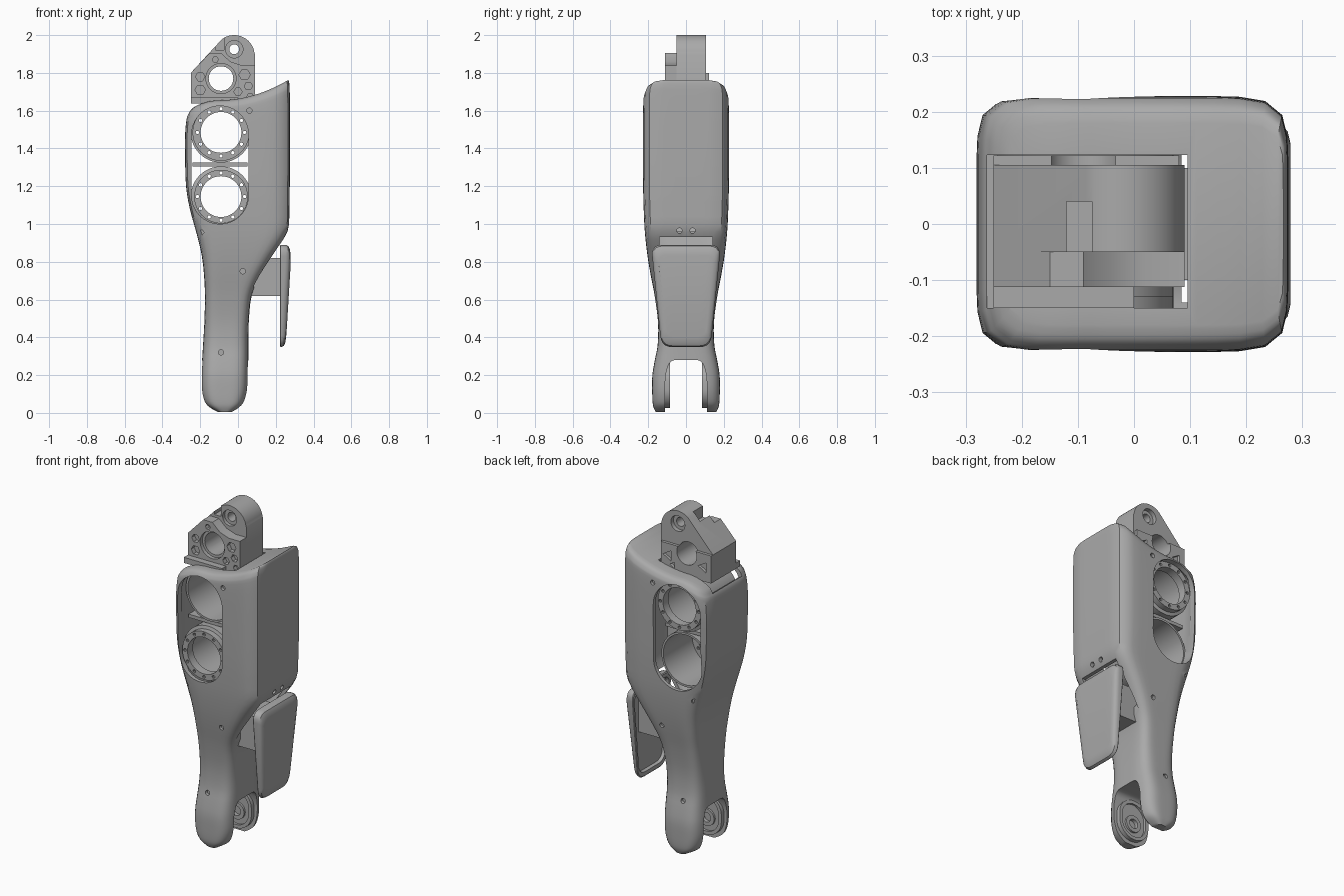
import bpy, bmesh
from math import sin, cos, pi
from mathutils import Vector

cube = bpy.data.objects.get("Cube")
if cube:
    bpy.data.objects.remove(cube)

grey = bpy.data.materials.new("satin grey")
grey.use_nodes = True
grey.diffuse_color = (0.4, 0.4, 0.4, 1)
grey.node_tree.nodes["Principled BSDF"].inputs["Base Color"].default_value = (0.4, 0.4, 0.4, 1)


def make(name, verts, faces):
    bm = bmesh.new()
    vs = [bm.verts.new(v) for v in verts]
    for f in faces:
        f = list(dict.fromkeys(f))
        if len(f) > 2:
            bm.faces.new([vs[i] for i in f])
    bmesh.ops.recalc_face_normals(bm, faces=bm.faces)
    mesh = bpy.data.meshes.new(name)
    bm.to_mesh(mesh)
    bm.free()
    mesh.materials.append(grey)
    ob = bpy.data.objects.new(name, mesh)
    bpy.context.collection.objects.link(ob)
    return ob


def loft(name, rings):
    """Skin rings of equal size; close both ends with strips."""
    n, last = len(rings[0]), len(rings) - 1
    faces = [(k * n + i, k * n + (i + 1) % n, (k + 1) * n + (i + 1) % n, (k + 1) * n + i)
             for k in range(last) for i in range(n)]
    for base in (0, last * n):
        faces += [[base + j % n for j in (i, i + 1, n - i - 1, n - i)] for i in range(n // 2)]
    return make(name, [p for r in rings for p in r], faces)


def prism(name, outline, a, b, axis="y"):
    n = len(outline)
    place = {"y": lambda u, v, t: (u, t, v), "x": lambda u, v, t: (t, u, v)}[axis]
    verts = [place(u, v, t) for t in (a, b) for u, v in outline]
    faces = [range(n), range(n, 2 * n)]
    faces += [(i, (i + 1) % n, n + (i + 1) % n, n + i) for i in range(n)]
    return make(name, verts, faces)


def box(name, x, y, z):
    return prism(name, [(x[0], z[0]), (x[1], z[0]), (x[1], z[1]), (x[0], z[1])], *y)


def circle(x, z, r, n=32):
    return [(x + r * cos(2 * pi * i / n), z + r * sin(2 * pi * i / n)) for i in range(n)]


def stadium(x, low, high, r, n=20):
    return [(x + r * cos(pi * i / n + s), c + r * sin(pi * i / n + s))
            for s, c in ((0, high - r), (pi, low + r)) for i in range(n + 1)]


def rounded(points, r, steps=5):
    out = []
    pts = [Vector(p) for p in points]
    for i, p in enumerate(pts):
        a = p + (pts[i - 1] - p).normalized() * r
        b = p + (pts[(i + 1) % len(pts)] - p).normalized() * r
        for k in range(steps + 1):
            t = k / steps
            out.append(tuple(a * (1 - t) ** 2 + p * 2 * t * (1 - t) + b * t * t))
    return out


def cut(ob, *cutters):
    for c in cutters:
        c.hide_render = True
        m = ob.modifiers.new("cut", "BOOLEAN")
        m.operation, m.solver, m.object = "DIFFERENCE", "EXACT", c
        bpy.context.view_layer.objects.active = ob
        bpy.ops.object.modifier_apply(modifier=m.name)
        bpy.data.objects.remove(c)


# Leg shell: height, back x, front x, half width
ROWS = [(.005, -.11, -.03, .16), (.03, -.155, .01, .172), (.06, -.18, .035, .177),
        (.12, -.195, .052, .179), (.2, -.196, .055, .178), (.28, -.19, .055, .165),
        (.36, -.185, .055, .15), (.48, -.178, .057, .148), (.62, -.175, .072, .166),
        (.73, -.18, .12, .187), (.84, -.193, .188, .205), (.96, -.222, .262, .218),
        (1.08, -.255, .272, .224), (1.2, -.275, .274, .227), (1.35, -.28, .275, .228),
        (1.5, -.28, .275, .228), (1.6, -.272, .274, .226), (1.625, -.262, .273, .22),
        (1.643, -.25, .27, .205), (1.65, -.23, .266, .18)]


def smooth_rows(rows, steps=3):
    out = []
    for i in range(len(rows) - 1):
        quad = [rows[max(0, min(len(rows) - 1, j))] for j in range(i - 1, i + 3)]
        for k in range(steps):
            t = k / steps
            out.append([b + t / 2 * (c - a + t * (2 * a - 5 * b + 4 * c - d + t * (3 * (b - c) + d - a)))
                        for a, b, c, d in zip(*quad)])
    return out + [rows[-1]]


def top_height(x):
    d = x + 0.1
    return 1.655 + (0.8 * d * d if d > 0 else -2 * d * d)


def shell_loft(name, rows, off=0, half=26):
    rings = []
    for z, back, front, wide in smooth_rows(rows):
        mid, rx, ry = (back + front) / 2, (front - back) / 2 - off, wide - off
        n = 4 + 4 * min(1, max(0, (z - 0.4) / 0.6))
        w = min(1, max(0, (z - 1.4) / 0.25))
        ring = []
        for i in range(2 * half):
            c, s = cos(pi * i / half), sin(pi * i / half)
            r = (abs(c) ** n + abs(s) ** n) ** (-1 / n)
            x = mid + rx * r * c
            ring.append((x, ry * r * s, z + w * (top_height(x) - 1.65 - off)))
        rings.append(ring)
    return loft(name, rings)


def half_width(z):
    for a, b in zip(ROWS, ROWS[1:]):
        if a[0] <= z <= b[0]:
            return a[3] + (b[3] - a[3]) * (z - a[0]) / (b[0] - a[0])


shell = shell_loft("leg_shell", ROWS)
cut(shell,
    shell_loft("cavity", [r for r in ROWS if r[0] > 0.6], 0.022),
    prism("side_windows", stadium(-.095, 1.0, 1.625, .15), -.4, .4),
    box("top_opening", (-.262, .095), (-.15, .123), (1.57, 1.9)),
    box("front_pocket", (.085, .4), (-.14, .14), (.64, .93)),
    prism("fork_gap", rounded([(-.11, -.2), (-.11, .2), (-.085, .28), (.085, .28), (.11, .2), (.11, -.2)],
                              .035), -.4, .4, "x"))

# Screw recesses on both sides and on the front lip
for x, z in ((.06, 1.6), (-.195, .955), (.025, .75), (-.09, .32)):
    for s in (-1, 1):
        y = s * half_width(z)
        cut(shell, prism("screw_recess", circle(x, z, .014, 16), y - .018, y + .018))
for y in (-.035, .035):
    cut(shell, prism("lip_screw", circle(y, .965, .014, 16), .24, .3, "x"))

# Fork bearing pads
for s, side in ((-1, "right"), (1, "left")):
    pad = prism(side + "_bearing_pad", stadium(-.072, .025, .265, .1), s * .085, s * .125)
    cut(pad, prism("pad_recess", stadium(-.072, .045, .245, .08), s * .08, s * .1),
        prism("pad_bore", circle(-.072, .125, .03), s * .05, s * .2))
    hub = prism(side + "_bearing_hub", circle(-.072, .125, .05), s * .088, s * .12)
    cut(hub, prism("hub_bore", circle(-.072, .125, .028), s * .05, s * .2))

# Actuator cups with bolted flanges, facing opposite sides
CUP = [(.16, -.13), (.16, .15), (.142, .155), (.142, .19), (.108, .19), (.108, .14), (.148, .14), (.148, -.13)]
for name, zc, s in (("upper", 1.485, 1), ("lower", 1.145, -1)):
    n, k = 48, len(CUP)
    verts = [(-.09 + r * cos(2 * pi * i / n), s * y, zc + r * sin(2 * pi * i / n))
             for i in range(n) for r, y in CUP]
    faces = [(i * k + j, i * k + (j + 1) % k, (i + 1) % n * k + (j + 1) % k, (i + 1) % n * k + j)
             for i in range(n) for j in range(k)]
    cup = make(name + "_actuator_cup", verts, faces)
    for x, z in circle(-.09, zc, .125, 12):
        cut(cup, prism("bolt_hole", circle(x, z, .009, 10), s * .1, s * .25))
box("cup_web", (-.24, .05), (-.12, .12), (1.305, 1.325))

# Hip bracket: main block, front slab, rear plate and shelf
LOW = 1.637
main = prism("hip_bracket", [(.09, LOW), (.09, 1.9)]
             + [(-.02 + .108 * cos(a * pi / 24), 1.892 + .108 * sin(a * pi / 24)) for a in range(1, 18)]
             + [(-.25, 1.8), (-.25, LOW)], -.05, .105)
slab = prism("hip_front_slab", [(.09, LOW), (.09, 1.84), (.02, 1.84), (-.04, 1.86), (-.09, 1.905),
                                (-.15, 1.905), (-.25, 1.8), (-.25, LOW)], -.112, -.05)
rear = prism("hip_rear_plate", [(.08, LOW), (.08, 1.8), (-.25, 1.8), (-.25, LOW)], .105, .122)
box("hip_shelf", (-.25, 0), (-.15, -.112), (LOW, 1.67))
for part in (main, slab, rear):
    cut(part, prism("hip_bore", circle(-.09, 1.77, .065), -.3, .3))
cut(main, prism("pin_bore", circle(-.02, 1.925, .026), -.3, .3),
    prism("pin_seat_front", circle(-.02, 1.925, .046), -.06, -.03),
    prism("pin_seat_rear", circle(-.02, 1.925, .046), .08, .2),
    box("top_notch", (-.12, -.075), (-.05, .04), (1.92, 2.1)))
cut(slab, prism("bore_seat", circle(-.09, 1.77, .08), -.2, -.09))

# Lightening pockets, six-sided in front and triangular behind
for x, z, r in ((.035, 1.79, .03), (.055, 1.73, .022), (.0, 1.7, .022), (-.2, 1.78, .025),
                (-.2, 1.71, .028), (.065, 1.675, .018), (-.12, 1.87, .016)):
    cut(slab, prism("cell", circle(x, z, r, 6), -.2, -.085))
for x, z, r in ((.03, 1.73, .035), (-.2, 1.72, .035), (.0, 1.68, .022)):
    cut(rear, prism("rear_cell", circle(x, z, r, 3), .1, .2))

# Front guard pad with hollow back, carried on a post
outline = rounded([(-.185, .89), (.185, .89), (.13, .348), (-.13, .348)], .06)
layers = [(.24, .88), (.223, .9), (.222, .98), (.226, 1), (.252, 1), (.266, .975), (.274, .92), (.279, .8)]
loft("guard_pad", [[(x - max(0, .75 - z) * .06 * (x > .245), y * k, .62 + (z - .62) * k)
                    for y, z in outline] for x, k in layers])
box("guard_post", (.0, .245), (-.1, .1), (.62, .82))

for ob in bpy.context.collection.objects:
    if ob.type == "MESH" and ob.data.materials and ob.data.materials[0] == grey:
        bpy.ops.object.select_all(action="DESELECT")
        ob.select_set(True)
        bpy.context.view_layer.objects.active = ob
        bpy.ops.object.shade_smooth_by_angle(angle=0.6)
